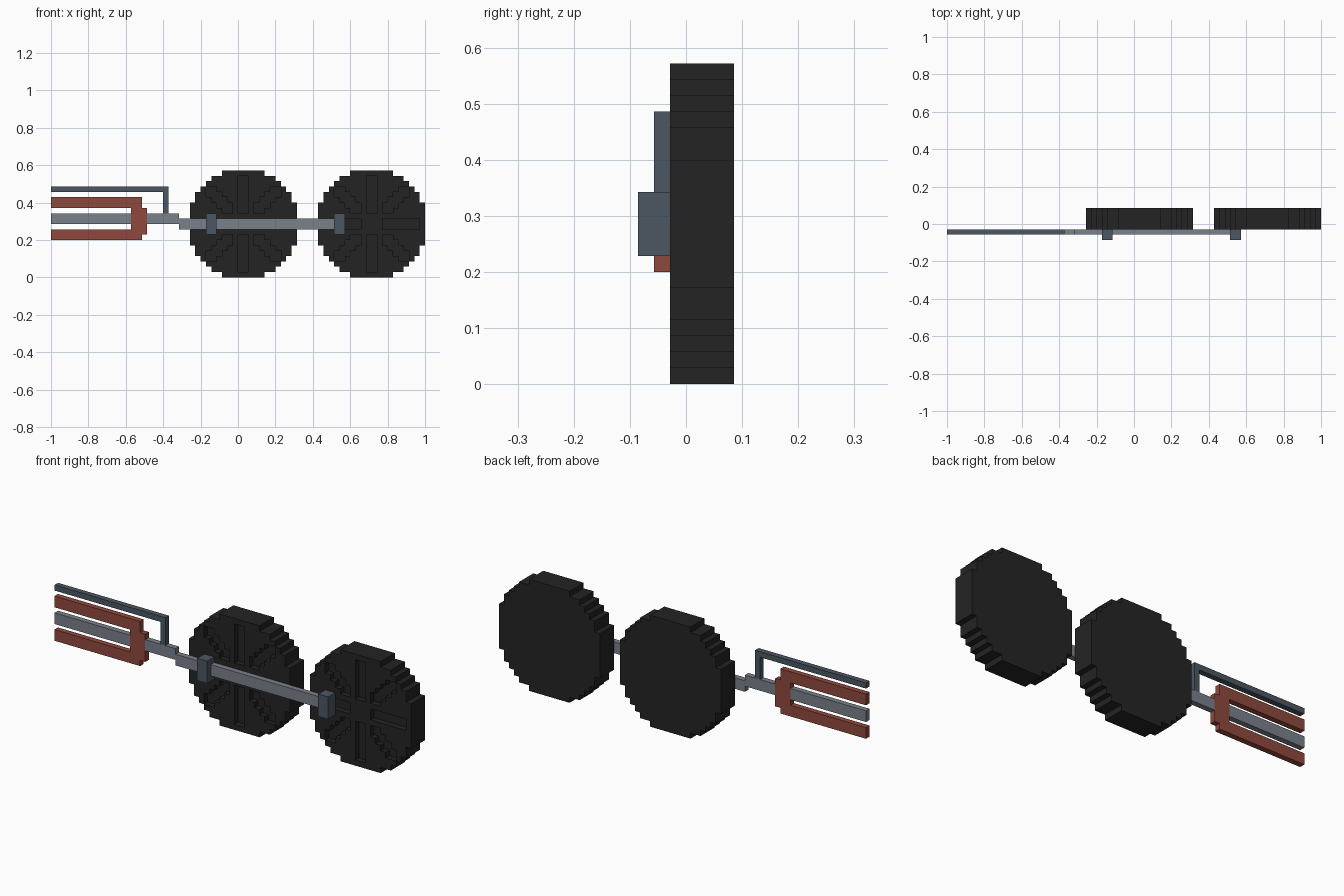
import bpy, bmesh

cube = bpy.data.objects.get("Cube")
if cube:
    bpy.data.objects.remove(cube, do_unlink=True)

U = 1 / 35  # one block


def material(name, rgb):
    lin = [((c / 255 + 0.055) / 1.055) ** 2.4 for c in rgb] + [1]
    m = bpy.data.materials.new(name)
    m.diffuse_color = lin
    m.use_nodes = True
    m.node_tree.nodes["Principled BSDF"].inputs["Base Color"].default_value = lin
    return m


BLACK = material("wheel black", (36, 36, 36))
GREY = material("rod grey", (122, 129, 139))
STEEL = material("dark steel", (76, 86, 97))
RED = material("brick red", (143, 73, 61))


def finish(name, bm, mat):
    me = bpy.data.meshes.new(name)
    bm.to_mesh(me)
    bm.free()
    me.materials.append(mat)
    ob = bpy.data.objects.new(name, me)
    bpy.context.collection.objects.link(ob)
    return ob


def prism(name, outline, y0, y1, mat):
    """Extrude an x/z outline, given in blocks, from y0 to y1."""
    bm = bmesh.new()
    face = bm.faces.new([bm.verts.new((x * U, y0 * U, z * U)) for x, z in outline])
    ext = bmesh.ops.extrude_face_region(bm, geom=[face])["geom"]
    moved = [v for v in ext if isinstance(v, bmesh.types.BMVert)]
    bmesh.ops.translate(bm, verts=moved, vec=(0, (y1 - y0) * U, 0))
    bmesh.ops.recalc_face_normals(bm, faces=bm.faces)
    return finish(name, bm, mat)


def box(name, x0, x1, z0, z1, mat, y0=-2, y1=-1):
    return prism(name, [(x0, z0), (x1, z0), (x1, z1), (x0, z1)], y0, y1, mat)


# Wheels: stepped discs with eight slots sunk one block into the front
HALF_WIDTHS = (10, 10, 10, 10, 9, 9, 8, 7, 6, 4)
FRONT, SLOT, BACK = -1, 0, 3


def front_depth(i, j):
    """Depth of the front surface at cell i, j counted from the hub."""
    a, b = (i if i >= 0 else -1 - i), (j if j >= 0 else -1 - j)
    if b > 9 or a >= HALF_WIDTHS[b]:
        return BACK
    straight = min(a, b) == 0 and 2 <= max(a, b) < 9
    diagonal = abs(a - b) <= 1 and min(a, b) >= 2 and max(a, b) <= 6
    return SLOT if straight or diagonal else FRONT


def wheel(name, cx):
    bm = bmesh.new()

    def quad(*pts):
        bm.faces.new([bm.verts.new(((cx + x) * U, y * U, (10 + z) * U)) for x, y, z in pts])

    for i in range(-10, 10):
        for j in range(-10, 10):
            d = front_depth(i, j)
            if d == BACK:
                continue
            ring = [(i, j), (i + 1, j), (i + 1, j + 1), (i, j + 1)]
            quad(*[(x, d, z) for x, z in ring])
            quad(*[(x, BACK, z) for x, z in reversed(ring)])
            # Step walls, one block deep at a time so that edges meet
            for k, (di, dj) in enumerate([(0, -1), (1, 0), (0, 1), (-1, 0)]):
                (xa, za), (xb, zb) = ring[k], ring[(k + 1) % 4]
                for y in range(d, front_depth(i + di, j + dj)):
                    quad((xa, y, za), (xa, y + 1, za), (xb, y + 1, zb), (xb, y, zb))
    bmesh.ops.remove_doubles(bm, verts=bm.verts, dist=U * 0.01)
    bmesh.ops.recalc_face_normals(bm, faces=bm.faces)
    bmesh.ops.dissolve_limit(bm, angle_limit=0.02, verts=bm.verts, edges=bm.edges)
    return finish(name, bm, BLACK)


wheel("rear_wheel", 1)
wheel("front_wheel", 25)

# Coupling rod between the wheels, with a crank pin at each end
box("coupling_rod", -4, 18, 9, 11, GREY)
for label, x in (("rear", -6), ("front", 18)):
    box(label + "_crank_pin", x, x + 2, 8, 12, STEEL, -3, -1)

# Piston rod, stepping down by a block where it meets the drive link
box("drive_link", -11, -6, 9, 11, GREY)
box("piston_rod_inner", -17, -11, 10, 12, GREY)
box("piston_rod_outer", -35, -20, 10, 12, GREY)

# Forked slide guide around the piston rod
prism("slide_guide", [(-35, 7), (-18, 7), (-18, 8), (-17, 8), (-17, 13), (-18, 13),
                      (-18, 15), (-35, 15), (-35, 13), (-20, 13), (-20, 9), (-35, 9)],
      -2, -1, RED)

# Cranked valve rod above
prism("valve_rod", [(-35, 16), (-14, 16), (-14, 12), (-13, 12), (-13, 17), (-35, 17)],
      -2, -1, STEEL)
